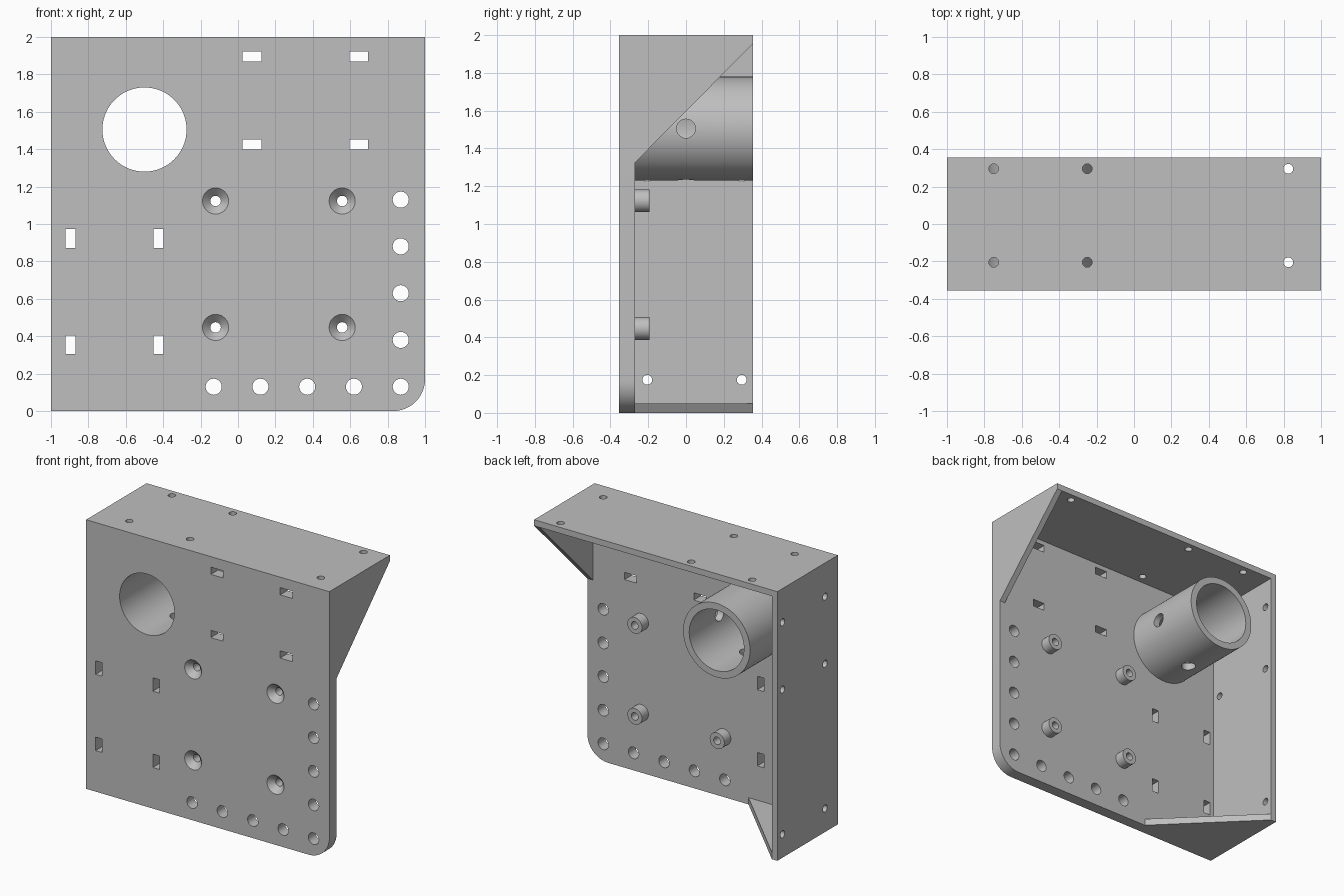
import bpy, bmesh
from math import pi, radians
from mathutils import Matrix, Vector

if "Cube" in bpy.data.objects:
    bpy.data.objects.remove(bpy.data.objects["Cube"], do_unlink=True)

grey = bpy.data.materials.new("plain grey")
grey.use_nodes = True
color = (0.52, 0.52, 0.52, 1)
grey.diffuse_color = color
grey.node_tree.nodes["Principled BSDF"].inputs["Base Color"].default_value = color

FRONT, PLATE_BACK, BACK = -0.355, -0.27, 0.355
WALL = 0.045
AXIS_ROT = {"X": Matrix.Rotation(pi / 2, 4, "Y"),
            "Y": Matrix.Rotation(pi / 2, 4, "X"),
            "Z": Matrix.Identity(4)}


def add_box(bm, lo, hi):
    lo, hi = Vector(lo), Vector(hi)
    m = Matrix.Translation((lo + hi) / 2) @ Matrix.Diagonal((*(hi - lo), 1))
    bmesh.ops.create_cube(bm, size=1, matrix=m)


def add_drill(bm, center, axis, radius, length, segments=32):
    m = Matrix.Translation(center) @ AXIS_ROT[axis]
    bmesh.ops.create_cone(bm, cap_ends=True, segments=segments, radius1=radius,
                          radius2=radius, depth=length, matrix=m)


def add_prism(bm, points, direction):
    face = bm.faces.new([bm.verts.new(p) for p in points])
    out = bmesh.ops.extrude_face_region(bm, geom=[face])["geom"]
    bmesh.ops.translate(bm, vec=direction,
                        verts=[g for g in out if isinstance(g, bmesh.types.BMVert)])


def add_lathe(bm, profile, x, z, steps=48, closed=False):
    """Spin (radius, y) points around an axis parallel to y."""
    tmp = bmesh.new()
    vs = [tmp.verts.new((r, y, 0)) for r, y in profile]
    pairs = list(zip(vs, vs[1:])) + ([(vs[-1], vs[0])] if closed else [])
    edges = [tmp.edges.new(p) for p in pairs]
    bmesh.ops.spin(tmp, geom=vs + edges, cent=(0, 0, 0), axis=(0, 1, 0),
                   angle=2 * pi, steps=steps)
    bmesh.ops.remove_doubles(tmp, verts=tmp.verts, dist=1e-4)
    bmesh.ops.translate(tmp, verts=tmp.verts, vec=(x, 0, z))
    mesh = bpy.data.meshes.new("lathe_tmp")
    tmp.to_mesh(mesh)
    tmp.free()
    bm.from_mesh(mesh)
    bpy.data.meshes.remove(mesh)


def make_object(name, bm):
    bmesh.ops.recalc_face_normals(bm, faces=bm.faces)
    mesh = bpy.data.meshes.new(name)
    bm.to_mesh(mesh)
    bm.free()
    obj = bpy.data.objects.new(name, mesh)
    bpy.context.collection.objects.link(obj)
    mesh.materials.append(grey)
    return obj


def finish(name, bm, cutter_bm=None):
    obj = make_object(name, bm)
    bpy.ops.object.select_all(action="DESELECT")
    obj.select_set(True)
    bpy.context.view_layer.objects.active = obj
    if cutter_bm:
        cutter = make_object(name + "_cutter", cutter_bm)
        cutter.hide_render = True
        mod = obj.modifiers.new("holes", "BOOLEAN")
        mod.operation, mod.solver, mod.object = "DIFFERENCE", "EXACT", cutter
        bpy.ops.object.modifier_apply(modifier=mod.name)
        bpy.data.objects.remove(cutter, do_unlink=True)
    bpy.ops.object.shade_smooth_by_angle(angle=radians(30))
    return obj


TUBE_X, TUBE_Z = -0.5, 1.505
bosses = [(x, z) for x in (-0.12, 0.557) for z in (0.447, 1.123)]

# Front plate with one rounded corner
bm = bmesh.new()
corner_r = 0.17
arc = [Matrix.Rotation(radians(a), 2) @ Vector((corner_r, 0)) for a in range(-90, 1, 6)]
outline = [(-1, 0)] + [(1 - corner_r + p.x, corner_r + p.y) for p in arc] + [(1, 2), (-1, 2)]
add_prism(bm, [(x, FRONT, z) for x, z in outline], (0, PLATE_BACK - FRONT, 0))

# Plate cutouts: round window, countersinks, edge holes and slots
cut = bmesh.new()
mid = (FRONT + PLATE_BACK) / 2
add_drill(cut, (TUBE_X, mid, TUBE_Z), "Y", 0.225, 0.3, 96)
for x, z in bosses:
    add_lathe(cut, [(0, -0.365), (0.08, -0.365), (0.028, -0.313), (0.028, -0.25), (0, -0.25)],
              x, z, 32)
row = [0.13 + 0.25 * i for i in range(5)]
edge_holes = [(0.87, z) for z in row] + [(1 - z, 0.13) for z in row[1:]]
for x, z in edge_holes:
    add_drill(cut, (x, mid, z), "Y", 0.043, 0.3)
slots = [(x, z, 0.05, 0.027) for x in (0.075, 0.645) for z in (1.425, 1.895)]
slots += [(x, z, 0.027, 0.05) for x in (-0.895, -0.425) for z in (0.355, 0.922)]
for x, z, w, h in slots:
    add_box(cut, (x - w, -0.5, z - h), (x + w, -0.2, z + h))
finish("front_plate", bm, cut)

# Top shelf and side wall, each with two rows of screw holes
bm, cut = bmesh.new(), bmesh.new()
add_box(bm, (-1, PLATE_BACK, 2 - WALL), (1, BACK, 2))
for x in (-0.75, -0.25, 0.825):
    for y in (-0.205, 0.295):
        add_drill(cut, (x, y, 2), "Z", 0.026, 0.3)
finish("top_shelf", bm, cut)

bm, cut = bmesh.new(), bmesh.new()
add_box(bm, (-1, PLATE_BACK, 0), (-1 + WALL, BACK, 2 - WALL))
for z in (0.175, 1.25, 1.75):
    for y in (-0.205, 0.295):
        add_drill(cut, (-1, y, z), "X", 0.026, 0.3)
finish("side_wall", bm, cut)

# Triangular gussets
bm = bmesh.new()
add_prism(bm, [(1, PLATE_BACK, 1.325), (1, BACK, 2 - WALL), (1, PLATE_BACK, 2 - WALL)],
          (-WALL, 0, 0))
finish("top_gusset", bm)
bm = bmesh.new()
add_prism(bm, [(-0.325, PLATE_BACK, 0), (-1 + WALL, BACK, 0), (-1 + WALL, PLATE_BACK, 0)],
          (0, 0, 0.05))
finish("bottom_gusset", bm)

# Tube with two set-screw holes
bm, cut = bmesh.new(), bmesh.new()
add_lathe(bm, [(0.225, PLATE_BACK), (0.275, PLATE_BACK), (0.275, BACK), (0.225, BACK)],
          TUBE_X, TUBE_Z, 96, closed=True)
add_drill(cut, (TUBE_X + 0.25, 0, TUBE_Z), "X", 0.05, 0.2)
add_drill(cut, (TUBE_X, 0, TUBE_Z - 0.25), "Z", 0.05, 0.2)
finish("tube", bm, cut)

# Screw bosses on the back of the plate
for i, (x, z) in enumerate(bosses):
    bm = bmesh.new()
    add_lathe(bm, [(0.028, PLATE_BACK), (0.06, PLATE_BACK), (0.06, -0.193), (0.028, -0.193)],
              x, z, 32, closed=True)
    finish(f"screw_boss_{i + 1}", bm)
